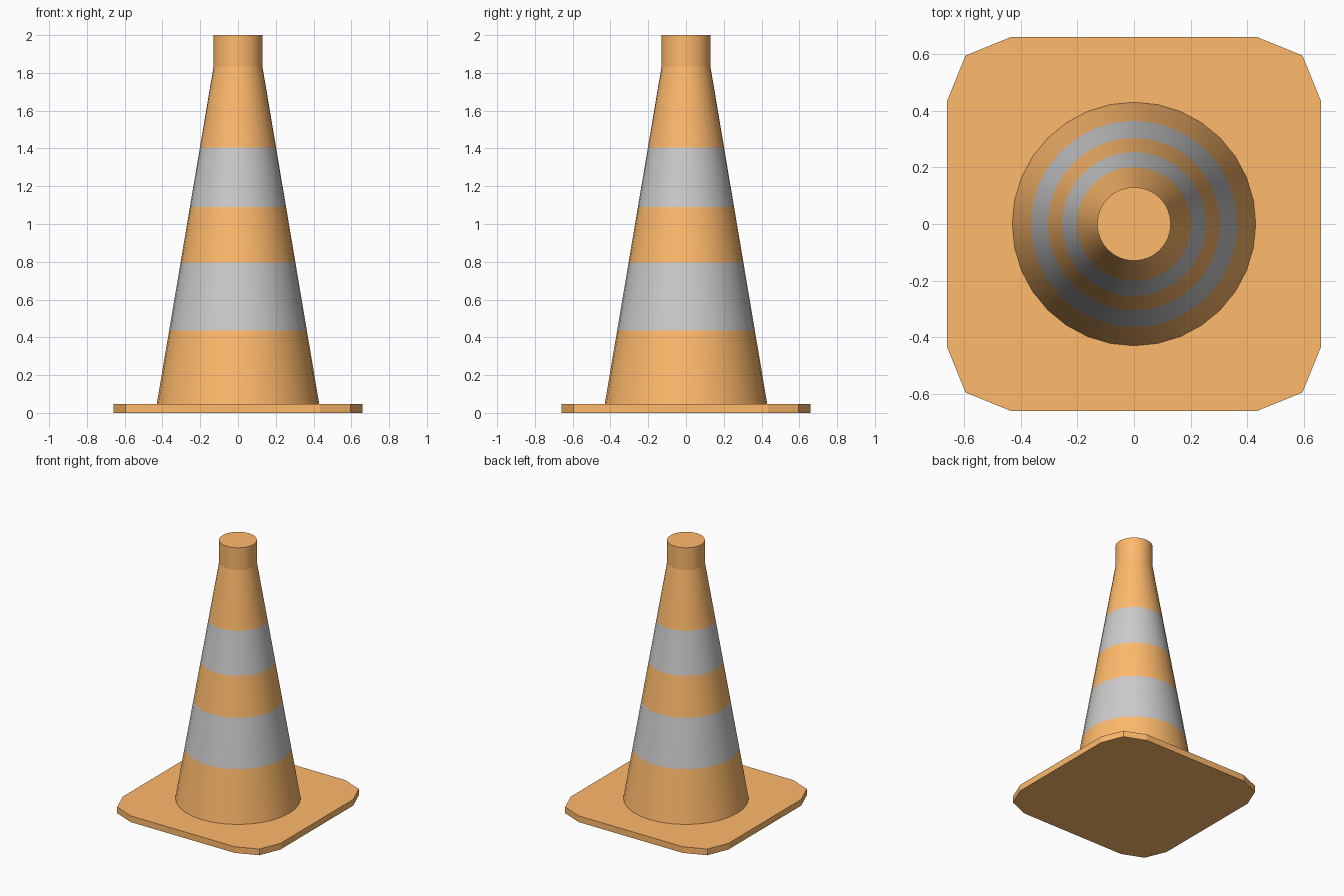
import bpy, bmesh, math

if "Cube" in bpy.data.objects:
    bpy.data.objects.remove(bpy.data.objects["Cube"])

SIDES = 32


def material(name, color):
    m = bpy.data.materials.new(name)
    m.diffuse_color = (*color, 1)
    m.use_nodes = True
    m.node_tree.nodes["Principled BSDF"].inputs["Base Color"].default_value = m.diffuse_color
    return m


ORANGE = material("orange", (1.0, 0.49, 0.15))
WHITE = material("reflective_white", (0.8, 0.8, 0.8))


def finish(name, bm, mats):
    bmesh.ops.recalc_face_normals(bm, faces=bm.faces[:])
    mesh = bpy.data.meshes.new(name)
    bm.to_mesh(mesh)
    bm.free()
    for m in mats:
        mesh.materials.append(m)
    ob = bpy.data.objects.new(name, mesh)
    bpy.context.collection.objects.link(ob)
    return ob


# Base plate: square with two-step chamfered corners
bm = bmesh.new()
corner = [(0.66, 0.435), (0.595, 0.595), (0.435, 0.66)]
outline = []
for k in range(4):
    c, s = round(math.cos(k * math.pi / 2)), round(math.sin(k * math.pi / 2))
    outline += [(x * c - y * s, x * s + y * c) for x, y in corner]
face = bm.faces.new([bm.verts.new((x, y, 0)) for x, y in outline])
ext = bmesh.ops.extrude_face_region(bm, geom=[face], use_keep_orig=True)
top = [v for v in ext["geom"] if isinstance(v, bmesh.types.BMVert)]
bmesh.ops.translate(bm, verts=top, vec=(0, 0, 0.047))
finish("base_plate", bm, [ORANGE])

# Cone body: stacked rings, alternating band colours, short collar on top
bm = bmesh.new()
Z0, Z1, R0, R1 = 0.047, 1.83, 0.43, 0.13
levels = [Z0, 0.435, 0.795, 1.09, 1.405, Z1, 2.0]
band_slots = [0, 1, 0, 1, 0, 0]
rings = []
for z in levels:
    r = R0 + (R1 - R0) * min(1, (z - Z0) / (Z1 - Z0))
    rings.append([bm.verts.new((r * math.cos(a), r * math.sin(a), z))
                  for a in (2 * math.pi * i / SIDES for i in range(SIDES))])
for lo, hi, slot in zip(rings, rings[1:], band_slots):
    for i in range(SIDES):
        j = (i + 1) % SIDES
        f = bm.faces.new((lo[i], lo[j], hi[j], hi[i]))
        f.material_index = slot
        f.smooth = True
bm.faces.new(rings[-1])

# Crisp edges at the collar seam and the rim
bm.edges.ensure_lookup_table()
for e in bm.edges:
    if all(v.co.z > Z1 - 0.01 for v in e.verts) and abs(e.verts[0].co.z - e.verts[1].co.z) < 1e-5:
        e.smooth = False
finish("cone_body", bm, [ORANGE, WHITE])
